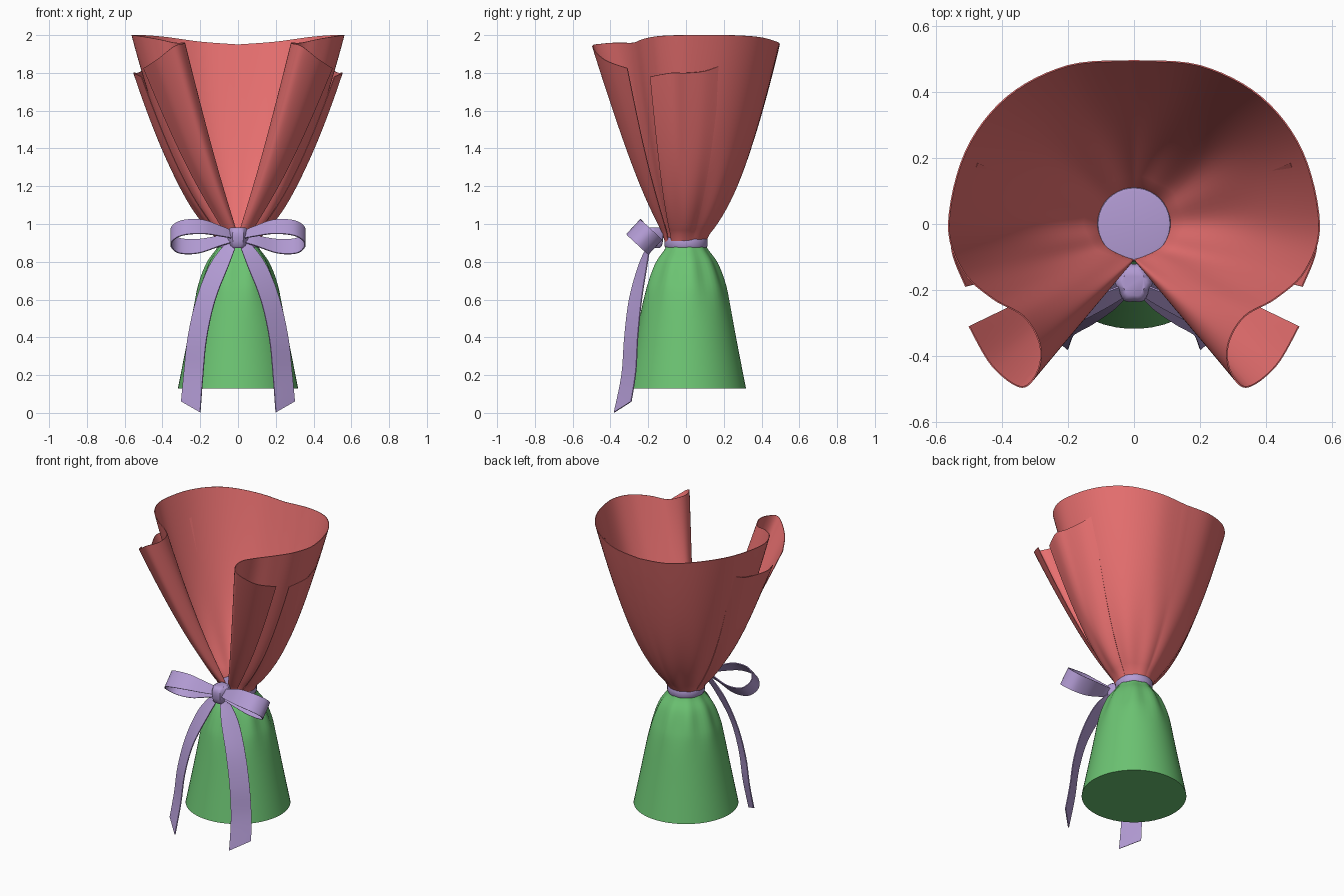
import bpy, bmesh, math
from mathutils import Vector

if "Cube" in bpy.data.objects:
    bpy.data.objects.remove(bpy.data.objects["Cube"])


def material(name, col):
    m = bpy.data.materials.new(name)
    m.diffuse_color = (*col, 1)
    m.use_nodes = True
    m.node_tree.nodes["Principled BSDF"].inputs["Base Color"].default_value = m.diffuse_color
    return m


RED = material("red_paper", (0.80, 0.16, 0.16))
GREEN = material("green_paper", (0.15, 0.55, 0.17))
LILAC = material("lilac_ribbon", (0.45, 0.33, 0.66))


def spline(pts, n):
    """Catmull-Rom through tuples of any length, n steps per span."""
    out = []
    for i in range(len(pts) - 1):
        a, b, c, d = pts[max(i - 1, 0)], pts[i], pts[i + 1], pts[min(i + 2, len(pts) - 1)]
        for k in range(n + (i == len(pts) - 2)):
            t = k / n
            out.append(tuple(
                0.5 * (2 * q + (r - p) * t + (2 * p - 5 * q + 4 * r - s) * t * t
                       + (3 * q - p - 3 * r + s) * t ** 3)
                for p, q, r, s in zip(a, b, c, d)))
    return out


def loft(name, rows, mat, closed=False, caps=False, mirror=False, thick=0):
    """Skin a grid of rows; optionally close, cap, mirror across x and thicken."""
    bm = bmesh.new()
    grid = [[bm.verts.new(p) for p in r] for r in rows]
    n = len(rows[0])
    for r0, r1 in zip(grid, grid[1:]):
        for j in range(n if closed else n - 1):
            k = (j + 1) % n
            bm.faces.new((r0[j], r0[k], r1[k], r1[j]))
    if caps:
        bm.faces.new(grid[0][::-1])
        bm.faces.new(grid[-1])
    bmesh.ops.recalc_face_normals(bm, faces=bm.faces)
    me = bpy.data.meshes.new(name)
    bm.to_mesh(me)
    bm.free()
    me.materials.append(mat)
    ob = bpy.data.objects.new(name, me)
    bpy.context.collection.objects.link(ob)
    if mirror:
        ob.modifiers.new("mirror", 'MIRROR').merge_threshold = 0.0005
    if thick:
        s = ob.modifiers.new("thickness", 'SOLIDIFY')
        s.thickness, s.offset = thick, 0
    bpy.ops.object.select_all(action='DESELECT')
    ob.select_set(True)
    bpy.context.view_layer.objects.active = ob
    bpy.ops.object.convert(target='MESH')
    bpy.ops.object.shade_smooth_by_angle(angle=math.radians(40))
    return ob


def lathe(profile, sides=48, pleat=0.0, pleat_z=0.7):
    rows = []
    for r, z in profile:
        amp = pleat * math.exp(-((z - pleat_z) / 0.13) ** 2)
        rows.append([(math.cos(a) * (r + amp * math.sin(9 * a)),
                      math.sin(a) * (r + amp * math.sin(9 * a)), z)
                     for a in (2 * math.pi * k / sides for k in range(sides))])
    return rows


NECK_Z = 0.93


def sheet(rim, steps=22):
    """Paper rising from the neck circle to a rim.
    rim points: x, y, z, neck angle, neck radius, flare exponent."""
    rows = []
    for x, y, z, ang, r0, e in spline(rim, 6):
        a = math.radians(ang)
        row = []
        for k in range(steps + 1):
            t = (k / steps) ** 1.3
            h = NECK_Z + (z - NECK_Z) * t
            tight = math.exp(-(h - NECK_Z) / 0.13)      # gathered near the tie
            f = t ** e * (1 - 0.35 * tight * (1 - t))
            s = 1 + 0.07 * math.sin(9 * a + math.pi / 2) * t ** 0.5 * (1 - t) ** 5 * 2
            row.append(((r0 * math.cos(a) * (1 - f) + x * f) * s,
                        (r0 * math.sin(a) * (1 - f) + y * f) * s, h))
        row[0] = (r0 * math.cos(a), r0 * math.sin(a), NECK_Z - 0.03)
        rows.append(row)
    if abs(rim[0][0]) < 1e-6:
        rows[0] = [(0, p[1], p[2]) for p in rows[0]]
    return rows


# Upper wrapper: back, sides, then front folds curled outward
loft("upper_wrapper", sheet([
    (0.00, 0.495, 1.95, 90, 0.10, 0.62),
    (0.20, 0.48, 1.965, 67, 0.10, 0.62),
    (0.385, 0.385, 1.99, 44, 0.10, 0.62),
    (0.51, 0.22, 2.00, 20, 0.10, 0.62),
    (0.562, 0.00, 2.00, -5, 0.10, 0.62),
    (0.52, -0.14, 1.995, -30, 0.10, 0.66),
    (0.43, -0.225, 1.98, -52, 0.10, 0.72),
    (0.335, -0.28, 1.96, -74, 0.10, 0.84),
    (0.287, -0.36, 1.96, -88, 0.105, 0.92),
    (0.29, -0.44, 1.955, -89, 0.108, 0.87),
    (0.34, -0.495, 1.94, -86, 0.11, 0.82),
    (0.43, -0.43, 1.87, -73, 0.11, 0.82),
    (0.50, -0.31, 1.825, -60, 0.11, 0.82)]), RED, mirror=True, thick=0.004)

# Lower second layer hugging both sides and flaring at the front
loft("side_layer", sheet([
    (0.475, 0.185, 1.84, 20, 0.103, 0.61),
    (0.51, 0.10, 1.81, 8, 0.104, 0.61),
    (0.535, 0.00, 1.80, -5, 0.105, 0.62),
    (0.552, -0.08, 1.80, -22, 0.107, 0.65),
    (0.51, -0.19, 1.78, -45, 0.108, 0.70)]), RED, mirror=True, thick=0.004)

# Lower skirt with soft pleats under the tie
loft("lower_skirt", lathe(spline([
    (0.318, 0.13), (0.275, 0.35), (0.227, 0.60), (0.20, 0.70),
    (0.16, 0.80), (0.115, 0.865), (0.10, 0.90)], 4), 54, 0.007, 0.74),
    GREEN, closed=True, caps=True)

# Ribbon band round the neck
loft("ribbon_band", lathe([
    (0.100, 0.872), (0.109, 0.875), (0.114, 0.885), (0.114, 0.917),
    (0.109, 0.928), (0.099, 0.93)], 40), LILAC, closed=True, caps=True)

# Bow loops: tilted ribbon path, narrow at the knot
W, U = Vector((0, 0.68, 0.73)), Vector((0, -0.73, 0.68))
loop_rows = []
for x, u, y, z, h in spline([
        (0.02, 0.008, -0.19, 0.935, 0.025), (0.09, 0.036, -0.205, 0.937, 0.036),
        (0.19, 0.074, -0.215, 0.935, 0.05), (0.29, 0.074, -0.22, 0.93, 0.054),
        (0.343, 0.035, -0.22, 0.93, 0.055), (0.353, -0.015, -0.22, 0.93, 0.055),
        (0.31, -0.066, -0.22, 0.93, 0.054), (0.21, -0.070, -0.215, 0.93, 0.05),
        (0.09, -0.03, -0.205, 0.932, 0.036), (0.02, -0.008, -0.19, 0.93, 0.025)], 6):
    c = Vector((x, y, z)) + U * u
    loop_rows.append([c + W * (h * k) for k in (-1, -0.33, 0.33, 1)])
loft("bow_loops", loop_rows, LILAC, mirror=True, thick=0.006)

# Hanging tails: inner edge and outer edge points
tail_rows = []
for p in spline([
        (0.005, -0.195, 0.90, 0.045, -0.185, 0.92),
        (0.05, -0.25, 0.78, 0.145, -0.205, 0.79),
        (0.12, -0.30, 0.60, 0.22, -0.235, 0.60),
        (0.165, -0.325, 0.40, 0.265, -0.255, 0.40),
        (0.185, -0.34, 0.20, 0.285, -0.265, 0.22),
        (0.20, -0.38, 0.003, 0.30, -0.29, 0.06)], 5):
    a, b = Vector(p[:3]), Vector(p[3:])
    tail_rows.append([a.lerp(b, k / 3) for k in range(4)])
loft("ribbon_tails", tail_rows, LILAC, mirror=True, thick=0.006)

# Knot: pinched wrap of ribbon
knot = []
for r, z in [(0.036, 0.872), (0.047, 0.885), (0.052, 0.91), (0.054, 0.93),
             (0.054, 0.95), (0.048, 0.972), (0.036, 0.982)]:
    knot.append([(r * math.cos(a) * (1 + 0.06 * math.cos(6 * a)),
                  -0.178 + 1.12 * r * math.sin(a) * (1 + 0.06 * math.cos(6 * a)), z)
                 for a in (2 * math.pi * k / 24 for k in range(24))])
loft("bow_knot", knot, LILAC, closed=True, caps=True)
